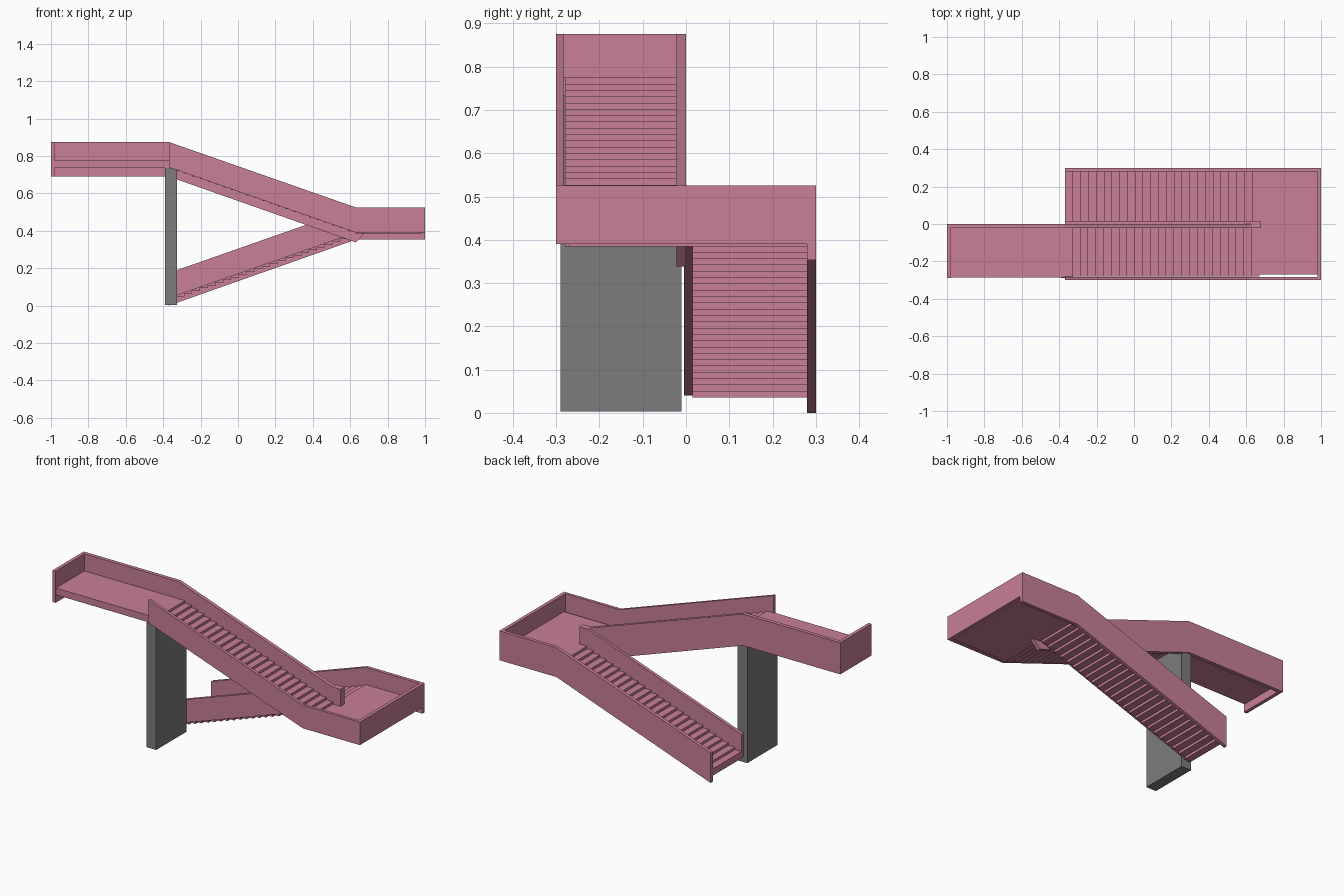
import bpy, bmesh

if "Cube" in bpy.data.objects:
    bpy.data.objects.remove(bpy.data.objects["Cube"], do_unlink=True)


def material(name, rgb):
    m = bpy.data.materials.new(name)
    m.use_nodes = True
    m.diffuse_color = (*rgb, 1)
    m.node_tree.nodes["Principled BSDF"].inputs["Base Color"].default_value = (*rgb, 1)
    return m


PINK = material("rose_pink", (0.58, 0.215, 0.3))
GREY = material("concrete_grey", (0.2, 0.2, 0.2))


def extrude_y(name, profiles, y0, y1, mat=PINK):
    """Extrude closed x-z profiles from y0 to y1 into one object."""
    bm = bmesh.new()
    for profile in profiles:
        face = bm.faces.new([bm.verts.new((x, y0, z)) for x, z in profile])
        ext = bmesh.ops.extrude_face_region(bm, geom=[face])["geom"]
        verts = [v for v in ext if isinstance(v, bmesh.types.BMVert)]
        bmesh.ops.translate(bm, verts=verts, vec=(0, y1 - y0, 0))
    bmesh.ops.recalc_face_normals(bm, faces=bm.faces)
    mesh = bpy.data.meshes.new(name)
    bm.to_mesh(mesh)
    bm.free()
    mesh.materials.append(mat)
    obj = bpy.data.objects.new(name, mesh)
    bpy.context.collection.objects.link(obj)
    return obj


def rect(x0, x1, z0, z1):
    return [(x0, z0), (x1, z0), (x1, z1), (x0, z1)]


# Shared dimensions of both flights
START, TURN, END = -0.37, 0.63, 1.0
STEPS = 24
RUN, RISE = (TURN - START) / STEPS, 0.35 / STEPS
SLAB = 0.04
LOW, MID, HIGH = 0.075, 0.425, 0.775     # floor levels
RAIL, SKIRT = 0.1, 0.035                 # rail above and below the floor
POST = 0.68


def treads(first_floor, direction, count):
    out = []
    for i in range(count):
        x, z = START + i * RUN, first_floor + direction * i * RISE
        out.append(rect(x, x + RUN, z - SLAB, z))
    return out


# Stair treads
extrude_y("lower_treads", treads(LOW, 1, STEPS + 1), 0.015, 0.28)
extrude_y("upper_treads", treads(HIGH, -1, STEPS + 1), -0.28, -0.02)

# Floors
extrude_y("middle_landing_floor", [rect(TURN, 0.98, MID - SLAB, MID)], -0.27, 0.28)
extrude_y("top_platform_floor", [rect(-0.98, START, HIGH - SLAB, HIGH)], -0.285, -0.02)

# Outer front rail of the upper flight and landing
extrude_y("front_rail", [[
    (START, HIGH + RAIL), (START, HIGH - SKIRT), (TURN, MID - SKIRT),
    (END, MID - SKIRT), (END, MID + RAIL), (TURN, MID + RAIL)]], -0.30, -0.283)

# Outer back rail of the lower flight and landing
extrude_y("back_rail", [[
    (START, LOW + RAIL), (START, 0), (TURN, 0.353),
    (END, 0.353), (END, MID + RAIL), (TURN, MID + RAIL)]], 0.28, 0.30)

# Inner rail of the upper flight, running on behind the top platform
extrude_y("upper_inner_rail", [[
    (-END, HIGH + RAIL), (-END, 0.69), (START, 0.69), (TURN, 0.338),
    (POST, 0.39), (POST, MID + RAIL), (TURN, MID + RAIL),
    (START, HIGH + RAIL)]], -0.022, 0.0)

# Inner rail of the lower flight
extrude_y("lower_inner_rail", [[
    (START, LOW + RAIL), (START, LOW - SKIRT), (TURN, MID - SKIRT),
    (POST, MID - SKIRT), (POST, MID + RAIL), (TURN, MID + RAIL)]], -0.005, 0.015)

# End walls
extrude_y("landing_end_wall", [rect(0.98, END, MID - SKIRT, MID + RAIL)], -0.30, 0.30)
extrude_y("platform_end_wall", [rect(-END, -0.98, 0.69, HIGH + RAIL)], -0.29, 0.0)

# Support pillar
extrude_y("support_pillar", [rect(-0.39, -0.327, 0.003, HIGH - SLAB)], -0.29, -0.01, GREY)
